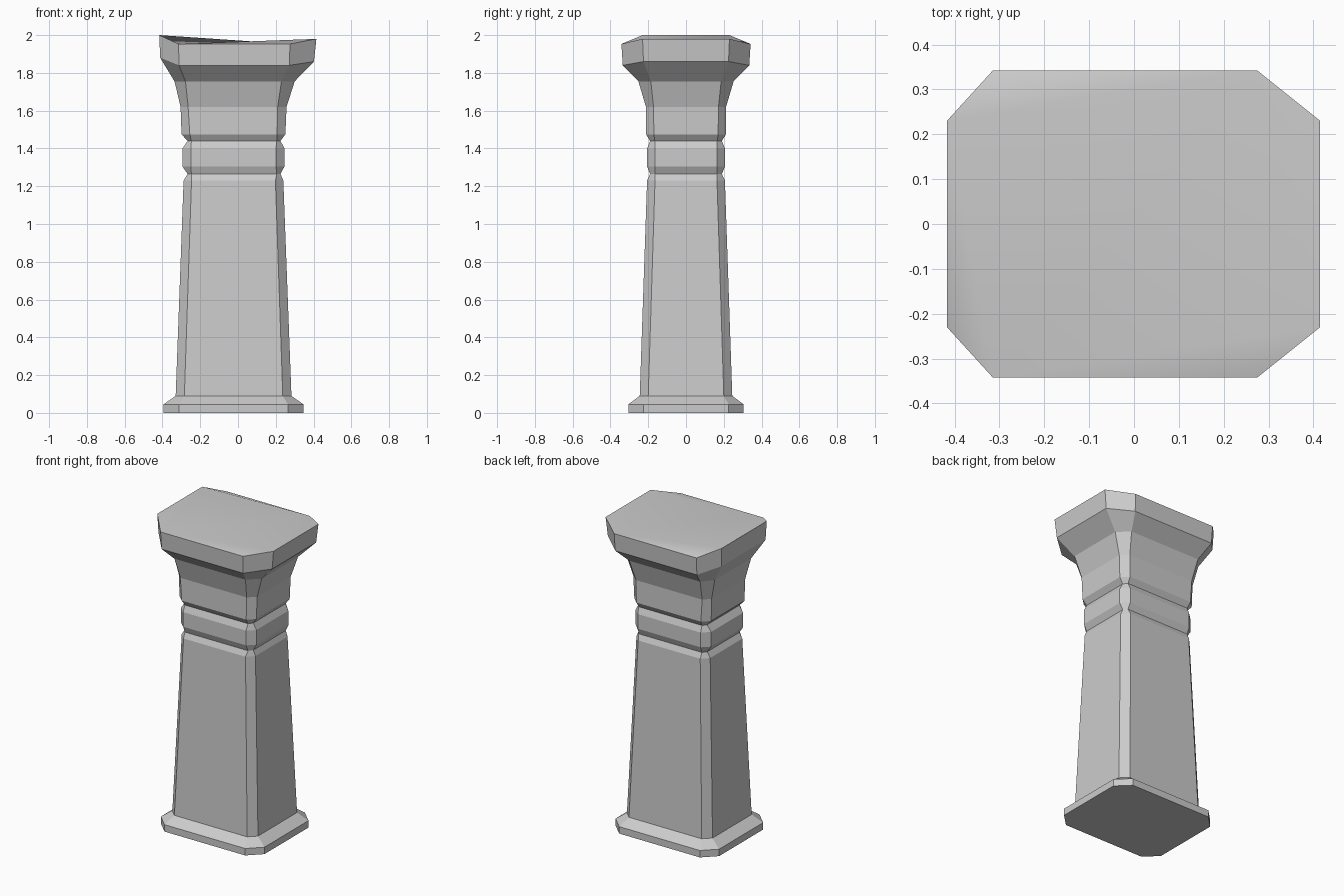
import bpy
import bmesh

default_cube = bpy.data.objects.get("Cube")
if default_cube:
    bpy.data.objects.remove(default_cube, do_unlink=True)

# One plain stone colour
stone = bpy.data.materials.new("grey stone")
stone.use_nodes = True
stone_colour = (0.6, 0.6, 0.6, 1)
stone.diffuse_color = stone_colour
stone.node_tree.nodes["Principled BSDF"].inputs["Base Color"].default_value = stone_colour


def octagon(z, left, right, depth, cut, cut_y, cut_right=None, lift_left=0, lift_right=0):
    """Rectangle with cut corners; the two sides can be lifted above front and back."""
    cut_right = cut if cut_right is None else cut_right
    side = depth - cut_y
    return [
        (left + cut, -depth, z),
        (right - cut_right, -depth, z),
        (right, -side, z + lift_right),
        (right, side, z + lift_right),
        (right - cut_right, depth, z),
        (left + cut, depth, z),
        (left, side, z + lift_left),
        (left, -side, z + lift_left),
    ]


def groove(z):
    return octagon(z, -0.267, 0.225, 0.19, 0.02, 0.025)


def band(z):
    return octagon(z, -0.294, 0.246, 0.206, 0.045, 0.043)


# Cross-sections from the foot to the crown
rings = [
    # plinth
    octagon(0, -0.395, 0.347, 0.305, 0.082, 0.08),
    octagon(0.045, -0.395, 0.347, 0.305, 0.082, 0.08),
    # tapering shaft
    octagon(0.09, -0.33, 0.283, 0.245, 0.046, 0.045),
    octagon(1.23, -0.288, 0.24, 0.206, 0.042, 0.042),
    # collar between two grooves
    groove(1.265),
    band(1.305),
    band(1.4),
    groove(1.44),
    # flaring neck
    octagon(1.475, -0.299, 0.251, 0.212, 0.044, 0.042),
    octagon(1.62, -0.304, 0.257, 0.212, 0.04, 0.04, 0.047),
    octagon(1.755, -0.336, 0.3, 0.252, 0.058, 0.066, 0.07),
    # capital slab with raised sides
    octagon(1.84, -0.412, 0.402, 0.335, 0.1, 0.11, 0.13, 0.04, 0.02),
    octagon(1.953, -0.417, 0.415, 0.342, 0.102, 0.112, 0.14, 0.047, 0.027),
]

bm = bmesh.new()
loops = [[bm.verts.new(point) for point in ring] for ring in rings]
for lower, upper in zip(loops, loops[1:]):
    for i in range(8):
        j = (i + 1) % 8
        bm.faces.new((lower[i], lower[j], upper[j], upper[i]))
bm.faces.new(list(reversed(loops[0])))

# Saddle-shaped top, softly shaded
front_l, front_r, right_f, right_b, back_r, back_l, left_b, left_f = loops[-1]
for corners in (
    (front_l, front_r, right_f),
    (front_l, right_f, back_r),
    (right_f, right_b, back_r),
    (front_l, back_r, left_b),
    (back_r, back_l, left_b),
    (front_l, left_b, left_f),
):
    bm.faces.new(corners).smooth = True

mesh = bpy.data.meshes.new("stone_pillar")
bm.to_mesh(mesh)
bm.free()
mesh.materials.append(stone)
pillar = bpy.data.objects.new("stone_pillar", mesh)
bpy.context.collection.objects.link(pillar)
